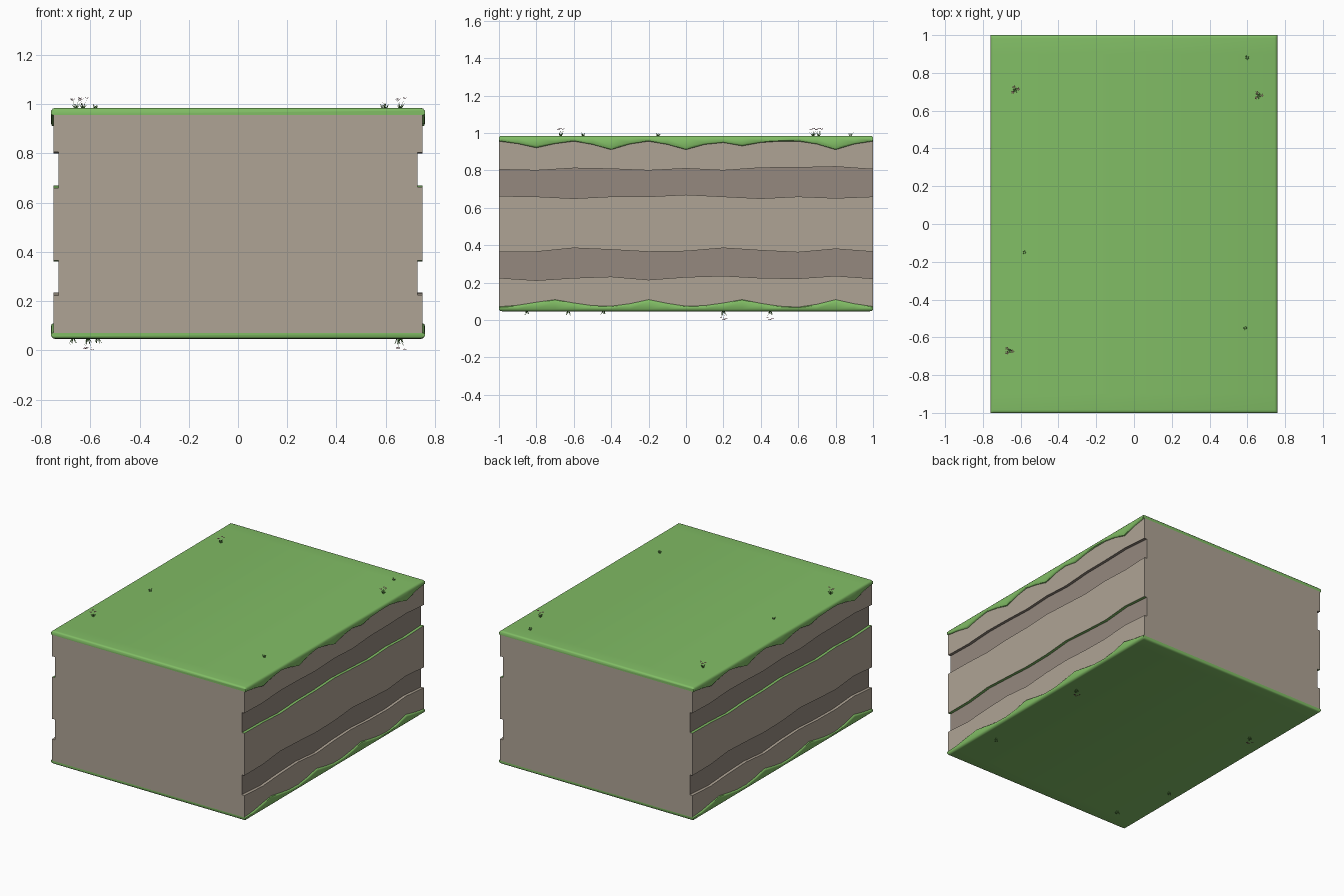
import bpy, bmesh, math, random
from mathutils import Vector, Matrix

if "Cube" in bpy.data.objects:
    bpy.data.objects.remove(bpy.data.objects["Cube"])

random.seed(4)


def mat(name, rgb):
    m = bpy.data.materials.new(name)
    m.diffuse_color = (*rgb, 1)
    m.use_nodes = True
    m.node_tree.nodes["Principled BSDF"].inputs["Base Color"].default_value = m.diffuse_color
    return m


ROCK = mat("rock", (0.43, 0.37, 0.30))
DARK = mat("dark_rock", (0.30, 0.25, 0.21))
GRASS = mat("grass", (0.22, 0.51, 0.13))
BLADE = mat("blade_green", (0.12, 0.32, 0.07))
PETAL = mat("petal_pink", (0.75, 0.25, 0.35))


def finish(name, bm, mats, smooth=None):
    bmesh.ops.recalc_face_normals(bm, faces=bm.faces)
    me = bpy.data.meshes.new(name)
    bm.to_mesh(me)
    bm.free()
    for m in mats:
        me.materials.append(m)
    ob = bpy.data.objects.new(name, me)
    bpy.context.collection.objects.link(ob)
    if smooth:
        bpy.ops.object.select_all(action='DESELECT')
        ob.select_set(True)
        bpy.context.view_layer.objects.active = ob
        bpy.ops.object.shade_smooth_by_angle(angle=math.radians(smooth))
    return ob


def loft(name, ys, half, mats, seg_mats=None, smooth=None):
    """Loft along y. half(y) is the right half section; the left is its 180 degree turn."""
    bm = bmesh.new()
    rings = []
    for y in ys:
        pts = [(x, y, z) for x, z in half(y)]
        pts += [(-x, y, z) for x, z in reversed(half(-y))]
        rings.append([bm.verts.new(p) for p in pts])
    n = len(rings[0])
    for a, b in zip(rings, rings[1:]):
        for i in range(n):
            j = (i + 1) % n
            f = bm.faces.new((a[i], a[j], b[j], b[i]))
            if seg_mats:
                k = i if i < n // 2 else n - 2 - i
                f.material_index = seg_mats[k] if 0 <= k < len(seg_mats) else 0
    bm.faces.new(rings[0])
    bm.faces.new(rings[-1])
    return finish(name, bm, mats, smooth)


def lerp(points, y):
    for (y0, z0), (y1, z1) in zip(points, points[1:]):
        if y <= y1 + 1e-6:
            return z0 + (z1 - z0) * (y - y0) / (y1 - y0)
    return points[-1][1]


# Rock body with two wavy recessed strata on each side
def wave(vals):
    return [(-1 + 0.2 * i, v / 1000) for i, v in enumerate(vals)]


STRATA = [wave(v) for v in (
    (225, 212, 225, 232, 215, 230, 236, 225, 222, 236, 222),
    (365, 365, 385, 376, 365, 368, 385, 372, 362, 380, 365),
    (663, 660, 650, 660, 660, 670, 660, 650, 660, 652, 660),
    (805, 800, 812, 808, 800, 810, 800, 814, 815, 820, 806))]
Z0, Z1 = 0.07, 0.957


def body(y):
    a, b, c, d = (lerp(s, y) for s in STRATA)
    o, i = 0.75, 0.73
    return [(o, Z0), (o, a), (i, a), (i, b), (o, b), (o, c), (i, c), (i, d), (o, d), (o, Z1)]


loft("rock_body", [-1 + 0.2 * i for i in range(11)], body, [ROCK, DARK, GRASS],
     [0, 0, 1, 2, 0, 2, 1, 1, 0])

# Grass caps with drips hanging over the sides
TOP_DRIP = [(-1, .955), (-.9, .942), (-.8, .92), (-.7, .942), (-.6, .955), (-.5, .938),
            (-.4, .91), (-.3, .94), (-.2, .955), (-.1, .938), (0, .91), (.1, .938), (.2, .948),
            (.3, .93), (.4, .948), (.5, .955), (.6, .955), (.7, .94), (.8, .91), (.9, .94), (1, .955)]
LOW_DRIP = [(-1, .072), (-.9, .08), (-.8, .096), (-.7, .11), (-.6, .092), (-.5, .078),
            (-.4, .075), (-.3, .088), (-.2, .11), (-.1, .09), (0, .075), (.1, .078), (.2, .092),
            (.3, .11), (.4, .09), (.5, .075), (.6, .07), (.7, .085), (.8, .11), (.9, .088), (1, .073)]
TOP, LOW = 0.985, 0.047


def cap(drip, face, inner):
    s = 1 if face > inner else -1

    def half(y):
        tip = lerp(drip, y)
        if abs(y) > 0.999:
            top = face - s * 0.008
        elif abs(y) > 0.993:
            top = face - s * 0.002
        else:
            top = face
        return [(0.744, top), (0.753, min(top, face - .003) if s > 0 else max(top, face + .003)),
                (0.759, face - s * 0.011), (0.76, tip + s * 0.012 * (0.3 + abs(tip - inner) * 20)),
                (0.757, tip + s * 0.003), (0.748, tip), (0.745, inner)]
    return half


ys = sorted([-1 + 0.1 * i for i in range(21)] + [-0.995, -0.985, 0.985, 0.995])
loft("grass_top", ys, cap(TOP_DRIP, TOP, Z1), [GRASS], smooth=50)
loft("grass_bottom", ys, cap(LOW_DRIP, LOW, Z0), [GRASS], smooth=50)


# Plants: tufts of thin blades, some with small flowers
def blade(bm, base, tip, r):
    d = (tip - base).cross(Vector((0, 0, 1)))
    side = d.normalized() * r if d.length > 1e-6 else Vector((r, 0, 0))
    up = side.cross((tip - base).normalized())
    ring = [bm.verts.new(base + side * math.cos(t) + up * math.sin(t))
            for t in (0, 2.094, 4.189)]
    top = bm.verts.new(tip)
    for i in range(3):
        bm.faces.new((ring[i], ring[(i + 1) % 3], top))


def plant(name, x, y, z, s, flower):
    bm = bmesh.new()
    for k in range(7):
        a = k * 0.9 + random.uniform(-.3, .3)
        out = Vector((math.cos(a), math.sin(a), 0))
        h = random.uniform(0.014, 0.024)
        blade(bm, out * 0.005, out * random.uniform(0.01, 0.02) + Vector((0, 0, h)), 0.002)
    if flower:
        for k in range(3):
            a = k * 2.1 + random.uniform(-.4, .4)
            top = Vector((math.cos(a) * 0.017, math.sin(a) * 0.017, 0.038 - 0.004 * k))
            blade(bm, Vector((0, 0, 0)), top, 0.0012)
            # five petals around the stem tip
            for p in range(5):
                t = p * math.tau / 5
                pts = [(0, 0, 0), (.007 * math.cos(t - .4), .007 * math.sin(t - .4), .004),
                       (.01 * math.cos(t), .01 * math.sin(t), .003),
                       (.007 * math.cos(t + .4), .007 * math.sin(t + .4), .004)]
                f = bm.faces.new([bm.verts.new(top + Vector(q)) for q in pts])
                f.material_index = 1
    bmesh.ops.transform(bm, matrix=Matrix.Translation((x, y, z)) @ Matrix.Diagonal((1, 1, s, 1)),
                        verts=bm.verts)
    finish(name, bm, [BLADE, PETAL])


for i, (x, y, fl) in enumerate([(.60, .88, 0), (.66, .68, 1), (.59, -.55, 0),
                                (-.63, .71, 1), (-.58, -.15, 0), (-.66, -.67, 1)]):
    plant(f"top_{'flower' if fl else 'tuft'}_{i}", x, y, TOP, 1, fl)
for i, (x, y, fl) in enumerate([(.66, .20, 1), (.65, -.63, 0), (-.61, .45, 1),
                                (-.67, -.44, 0), (-.57, -.85, 0)]):
    plant(f"bottom_{'flower' if fl else 'tuft'}_{i}", x, y, LOW, -1.1, fl)
